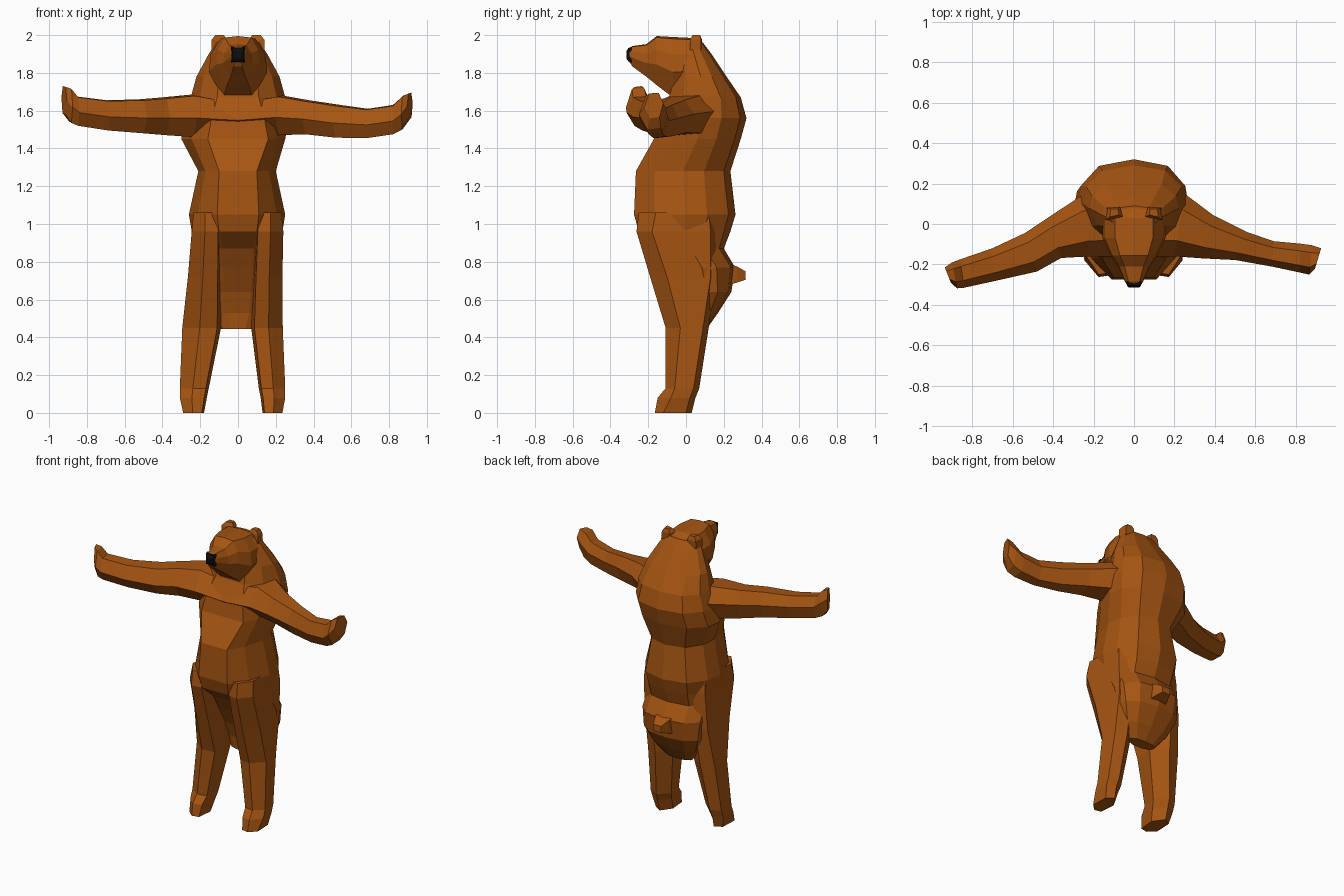
import bpy, bmesh

def material(name, rgb):
    m = bpy.data.materials.new(name)
    m.diffuse_color = (*rgb, 1)
    return m

FUR = material("brown fur", (0.38, 0.09, 0.006))
NOSE = material("black nose", (0.004, 0.004, 0.004))

def loft(name, rings, mat=FUR):
    """Skin a stack of equal-length point rings, capped at both ends."""
    bm = bmesh.new()
    vs = [[bm.verts.new(p) for p in r] for r in rings]
    n = len(vs[0])
    for a, b in zip(vs, vs[1:]):
        for i in range(n):
            j = (i + 1) % n
            bm.faces.new((a[i], a[j], b[j], b[i]))
    bm.faces.new(vs[0][::-1])
    bm.faces.new(vs[-1])
    bmesh.ops.recalc_face_normals(bm, faces=bm.faces)
    me = bpy.data.meshes.new(name)
    bm.to_mesh(me)
    bm.free()
    me.materials.append(mat)
    ob = bpy.data.objects.new(name, me)
    bpy.context.collection.objects.link(ob)
    return ob

# Torso: horizontal slices (z, front y, back y, left width, right width, belly half width)
def torso_ring(z, yf, yb, wl, wr, fw):
    d = yb - yf
    half = lambda w: [(fw, yf), (w * 0.82, yf + d * 0.2), (w, yf + d * 0.5),
                      (w * 0.94, yf + d * 0.72), (w * 0.62, yb - d * 0.07)]
    right = [(x, y, z) for x, y in half(wr)]
    left = [(-x, y, z) for x, y in half(wl)]
    return right + [(0, yb, z)] + left[::-1]

loft("torso", [torso_ring(*r) for r in [
    (0.445, 0.03, 0.11, 0.10, 0.10, 0.04),
    (0.53, 0.02, 0.17, 0.17, 0.17, 0.06),
    (0.64, -0.02, 0.24, 0.22, 0.22, 0.07),
    (0.77, -0.09, 0.26, 0.235, 0.235, 0.08),
    (0.87, -0.15, 0.20, 0.235, 0.23, 0.08),
    (0.96, -0.25, 0.235, 0.245, 0.235, 0.10),
    (1.05, -0.275, 0.262, 0.26, 0.25, 0.11),
    (1.28, -0.265, 0.235, 0.21, 0.20, 0.10),
    (1.45, -0.17, 0.29, 0.30, 0.25, 0.16),
    (1.56, -0.15, 0.32, 0.28, 0.27, 0.14),
    (1.67, -0.09, 0.29, 0.25, 0.25, 0.11),
    (1.78, -0.06, 0.215, 0.22, 0.22, 0.10),
    (1.90, -0.05, 0.135, 0.155, 0.155, 0.09),
    (1.96, -0.04, 0.09, 0.115, 0.115, 0.06),
]])

# Legs: slices (z, front y, bevel y, back y, inner x, outer x)
def leg_ring(side, z, yf, ys, yb, xi, xo):
    w = xo - xi
    pts = [(xi + w * 0.1, yf + 0.01), (xi + w * 0.55, yf), (xo, ys),
           (xo - w * 0.05, yb - 0.03), (xi + w * 0.5, yb), (xi, (ys + yb) / 2)]
    return [(side * x, y, z) for x, y in pts]

LEG_Y = [(1.06, -0.25, -0.16, 0.15), (0.96, -0.262, -0.18, 0.16), (0.72, -0.19, -0.10, 0.16),
         (0.45, -0.108, -0.03, 0.12), (0.13, -0.108, -0.06, 0.07),
         (0.08, -0.15, -0.08, 0.05), (0.0, -0.165, -0.12, 0.03)]
LEG_X = {
    "right_leg": (1, [(0.10, 0.23), (0.09, 0.24), (0.08, 0.235), (0.07, 0.237),
                      (0.11, 0.25), (0.12, 0.25), (0.13, 0.235)]),
    "left_leg": (-1, [(0.10, 0.235), (0.09, 0.245), (0.09, 0.265), (0.09, 0.295),
                      (0.155, 0.308), (0.165, 0.308), (0.18, 0.29)]),
}
for name, (side, xs) in LEG_X.items():
    loft(name, [leg_ring(side, *ys, *x) for ys, x in zip(LEG_Y, xs)])

# Arms: slices (front x, back x, front y, back y, low z, high z)
def arm_ring(xf, xb, yf, yb, lo, hi):
    def p(t, z):
        return (xf + (xb - xf) * t, yf + (yb - yf) * t, lo + (hi - lo) * z)
    return [p(0.25, 0.97), p(0.75, 1), p(1, 0.6), p(0.8, 0.05), p(0.3, 0), p(0, 0.45)]

loft("right_arm", [arm_ring(*r) for r in [
    (0.0, 0.05, -0.16, 0.18, 1.47, 1.645),
    (0.20, 0.25, -0.16, 0.15, 1.47, 1.68),
    (0.34, 0.39, -0.17, 0.045, 1.475, 1.655),
    (0.50, 0.56, -0.178, -0.04, 1.457, 1.63),
    (0.68, 0.69, -0.21, -0.085, 1.455, 1.61),
    (0.82, 0.82, -0.24, -0.097, 1.475, 1.63),
    (0.865, 0.88, -0.25, -0.105, 1.50, 1.68),
    (0.895, 0.925, -0.22, -0.12, 1.56, 1.695),
]])
loft("left_arm", [arm_ring(*r) for r in [
    (0.0, -0.05, -0.16, 0.18, 1.47, 1.645),
    (-0.22, -0.26, -0.16, 0.14, 1.46, 1.685),
    (-0.36, -0.42, -0.168, 0.035, 1.47, 1.67),
    (-0.48, -0.54, -0.235, -0.045, 1.48, 1.66),
    (-0.68, -0.70, -0.28, -0.12, 1.495, 1.655),
    (-0.84, -0.86, -0.315, -0.175, 1.52, 1.675),
    (-0.875, -0.90, -0.318, -0.19, 1.535, 1.72),
    (-0.905, -0.935, -0.29, -0.215, 1.58, 1.73),
]])

# Head: slices toward the muzzle (y, low z, high z, half width)
def head_ring(y, lo, hi, w):
    h = hi - lo
    half = [(w * 0.6, hi - h * 0.03), (w * 0.93, lo + h * 0.72),
            (w, lo + h * 0.42), (w * 0.5, lo)]
    return ([(0, y, hi)] + [(x, y, z) for x, z in half]
            + [(-x, y, z) for x, z in half[::-1]])

loft("head", [head_ring(*r) for r in [
    (0.09, 1.74, 1.955, 0.11), (0.03, 1.68, 1.985, 0.155), (-0.07, 1.67, 1.99, 0.155),
    (-0.155, 1.735, 1.995, 0.115), (-0.21, 1.78, 1.952, 0.078),
    (-0.285, 1.835, 1.942, 0.045), (-0.30, 1.86, 1.93, 0.036)]])

# Nose pad
loft("nose", [[(sx * w, y, z) for sx, z in ((-1, lo), (1, lo), (1, hi), (-1, hi))]
              for y, lo, hi, w in ((-0.285, 1.855, 1.937, 0.036),
                                   (-0.305, 1.86, 1.932, 0.034),
                                   (-0.315, 1.875, 1.915, 0.026))], NOSE)

# Ears: short tapered stubs, hollow side facing forward
for name, s in (("right_ear", 1), ("left_ear", -1)):
    loft(name, [[(s * x, y, z) for x, y in pts] for z, pts in (
        (1.92, ((0.06, 0.03), (0.14, 0.02), (0.135, 0.08), (0.07, 0.08))),
        (1.975, ((0.055, 0.035), (0.14, 0.02), (0.13, 0.08), (0.07, 0.085))),
        (2.0, ((0.075, 0.045), (0.12, 0.035), (0.115, 0.075), (0.08, 0.075))))])

# Tail stub
loft("tail", [[(sx * w, y, z) for sx, z in ((-1, lo), (1, lo), (1, hi), (-1, hi))]
              for y, lo, hi, w in ((0.20, 0.67, 0.80, 0.07), (0.27, 0.69, 0.775, 0.05),
                                   (0.315, 0.705, 0.75, 0.03))])
